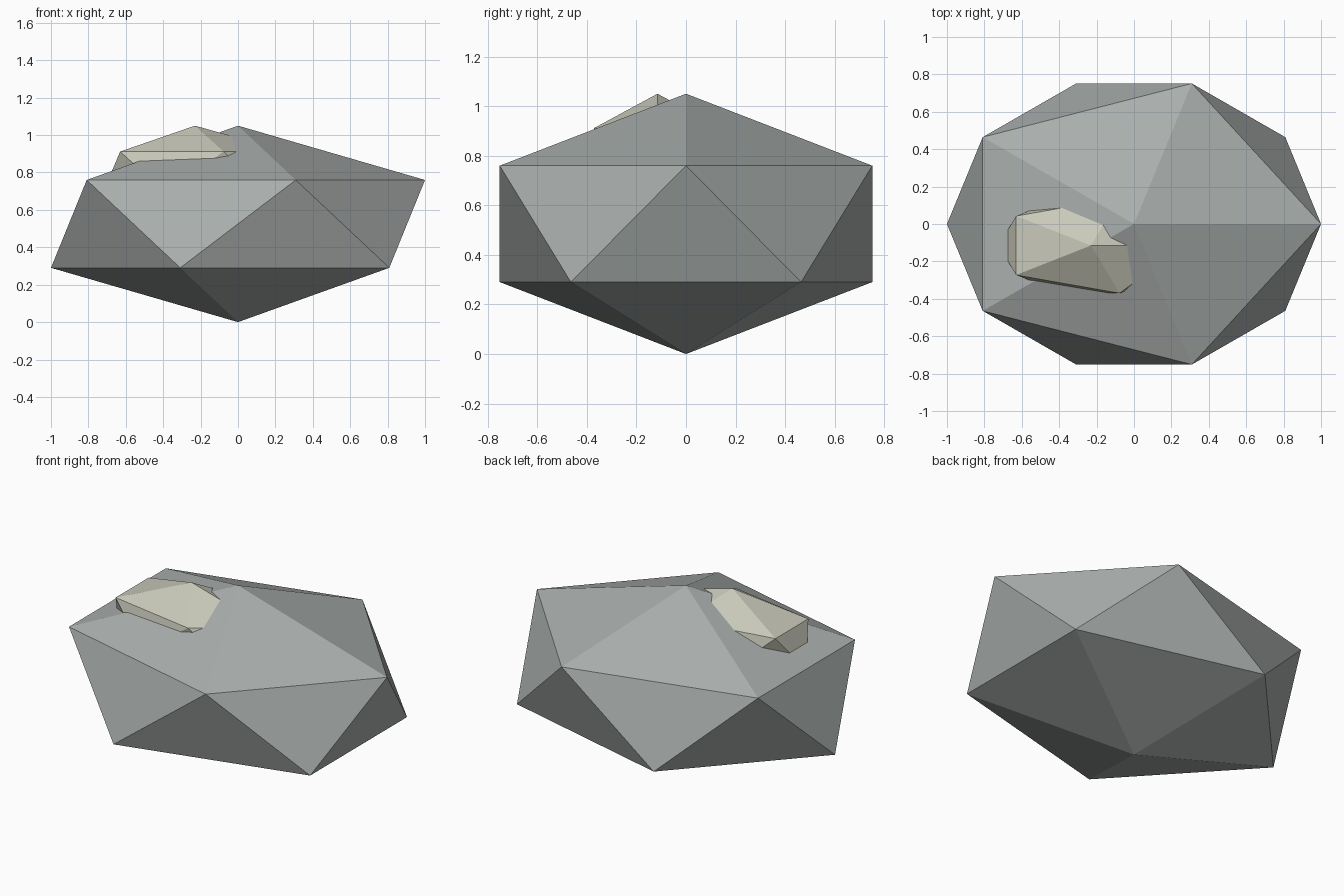
import bpy

if "Cube" in bpy.data.objects:
    bpy.data.objects.remove(bpy.data.objects["Cube"])


def material(name, color):
    m = bpy.data.materials.new(name)
    m.diffuse_color = color
    m.use_nodes = True
    m.node_tree.nodes["Principled BSDF"].inputs["Base Color"].default_value = m.diffuse_color
    return m


def faceted_stone(name, centre, radii, mat):
    # Flat-shaded 20-sided stone, stretched per axis
    bpy.ops.mesh.primitive_ico_sphere_add(subdivisions=1, radius=1, location=centre)
    ob = bpy.context.object
    ob.name = name
    ob.scale = radii
    bpy.ops.object.transform_apply(location=False, rotation=False, scale=True)
    ob.data.materials.append(mat)
    return ob


grey = material("stone_grey", (0.40, 0.43, 0.42, 1))
pale = material("pale_lichen", (0.58, 0.58, 0.49, 1))

# Main boulder
faceted_stone("boulder", (0, 0, 0.525), (1.118, 0.79 / 0.8944, 0.525), grey)

# Pale patch half sunk into the top
faceted_stone("top_patch", (-0.23, -0.115, 0.80), (0.553, 0.30, 0.25), pale)
